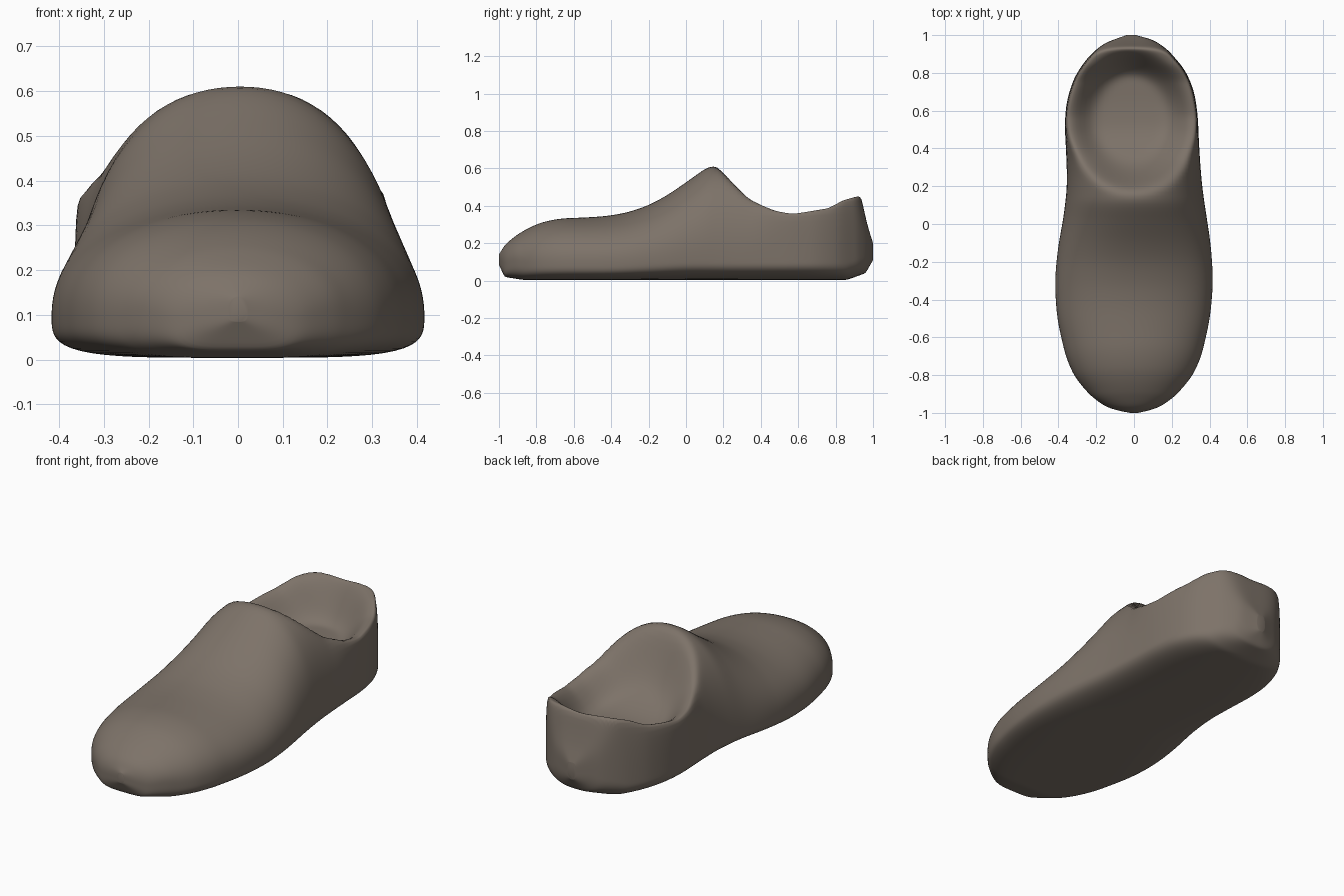
import bpy, bmesh, math

if "Cube" in bpy.data.objects:
    bpy.data.objects.remove(bpy.data.objects["Cube"])

STATIONS, SIDES = 150, 96

# Profiles along the length: (y, value)
LEFT = [(-1, .02), (-.985, .10), (-.96, .17), (-.86, .285), (-.73, .355), (-.5, .408), (-.3, .42),
        (-.1, .4), (0, .378), (.2, .353), (.4, .36), (.55, .369), (.7, .348), (.84, .285), (.95, .18), (1, .04)]
RIGHT = [(-1, .02), (-.985, .09), (-.96, .16), (-.86, .275), (-.73, .35), (-.5, .403), (-.3, .42),
         (-.1, .406), (0, .39), (.2, .36), (.4, .345), (.6, .337), (.75, .308), (.88, .228), (.97, .12), (1, .01)]
TOP = [(-1, .14), (-.96, .205), (-.84, .29), (-.7, .333), (-.55, .337), (-.4, .347), (-.27, .375), (-.14, .43),
       (0, .525), (.07, .577), (.12, .61), (.2, .62), (.9, .62), (.935, .46), (.955, .36), (.975, .28), (1, .2)]
BOTTOM = [(-1, .085), (-.97, .02), (-.87, .004), (.86, .004), (.96, .04), (1, .11)]
RIM = [(.08, .72), (.18, .607), (.26, .515), (.34, .435), (.47, .375), (.57, .357),
       (.76, .387), (.84, .43), (.92, .452)]
FLOOR = [(.2, .43), (.3, .36), (.45, .26), (.6, .24), (1, .25)]
ROUND = [(-1, 2.1), (.1, 2.1), (.3, 2.25), (.4, 2.5), (.52, 4), (1, 4)]
SOLE_ROUND = [(-1, 4), (-.4, 4.5), (0, 3), (1, 2.8)]


def at(table, y):
    """Linear lookup in a profile."""
    if y <= table[0][0]:
        return table[0][1]
    for (a, va), (b, vb) in zip(table, table[1:]):
        if y <= b:
            return va + (vb - va) * (y - a) / (b - a)
    return table[-1][1]


def soft_at(table, y):
    """Lookup averaged over a short span, so the profile has no kinks."""
    d = min(.07, .6 * (1 - abs(y)))
    return sum(at(table, y + d * k / 3) for k in range(-3, 4)) / 7


def opening(x, y):
    """Height of the foot opening: rim outside, dished floor inside."""
    if y < .08:
        return 9
    rim, floor = at(RIM, y), soft_at(FLOOR, y)
    r = math.hypot((x + .017) / .325, (y - .555) / .39)
    t = min(1, max(0, (r - .55) / .45))
    return floor + (rim - floor) * t * t * (3 - 2 * t)


def section(y):
    """Closed cross-section: rounded sole edge below, dome above."""
    left, right = soft_at(LEFT, y), soft_at(RIGHT, y)
    mid, w = (right - left) / 2, (right + left) / 2
    h, b = (at if y > 0 else soft_at)(TOP, y), at(BOTTOM, y)
    zm = b + min(.1, (h - b) * .45)
    pts = []
    for k in range(SIDES):
        a = math.tau * k / SIDES
        c, s = math.cos(a), math.sin(a)
        n = soft_at(ROUND if s > 0 else SOLE_ROUND, y)
        r = (abs(c) ** n + abs(s) ** n) ** (-1 / n)
        x = mid + w * r * c
        if s > 0:
            z = min(zm + (h - zm) * r * s, opening(x, y))
        else:
            z = zm + (zm - b) * r * s
        pts.append((x, y, z))
    return pts


# Shoe body lofted from toe to heel
bm = bmesh.new()
rings = [[bm.verts.new(p) for p in section(-math.cos(math.pi * i / STATIONS))]
         for i in range(STATIONS + 1)]
for r0, r1 in zip(rings, rings[1:]):
    for k in range(SIDES):
        j = (k + 1) % SIDES
        bm.faces.new((r0[k], r0[j], r1[j], r1[k]))
bm.faces.new(rings[0])
bm.faces.new(rings[-1])
bmesh.ops.remove_doubles(bm, verts=bm.verts, dist=.0005)
bmesh.ops.recalc_face_normals(bm, faces=bm.faces)
for f in bm.faces:
    f.smooth = True
mesh = bpy.data.meshes.new("shoe_body")
bm.to_mesh(mesh)
bm.free()
shoe = bpy.data.objects.new("shoe_body", mesh)
bpy.context.collection.objects.link(shoe)

# Soften the rim and sole edge
soft = shoe.modifiers.new("soften", 'SMOOTH')
soft.factor, soft.iterations = .5, 8

mat = bpy.data.materials.new("taupe brown")
mat.diffuse_color = (.205, .17, .14, 1)
mat.use_nodes = True
mat.node_tree.nodes["Principled BSDF"].inputs["Base Color"].default_value = mat.diffuse_color
mesh.materials.append(mat)
